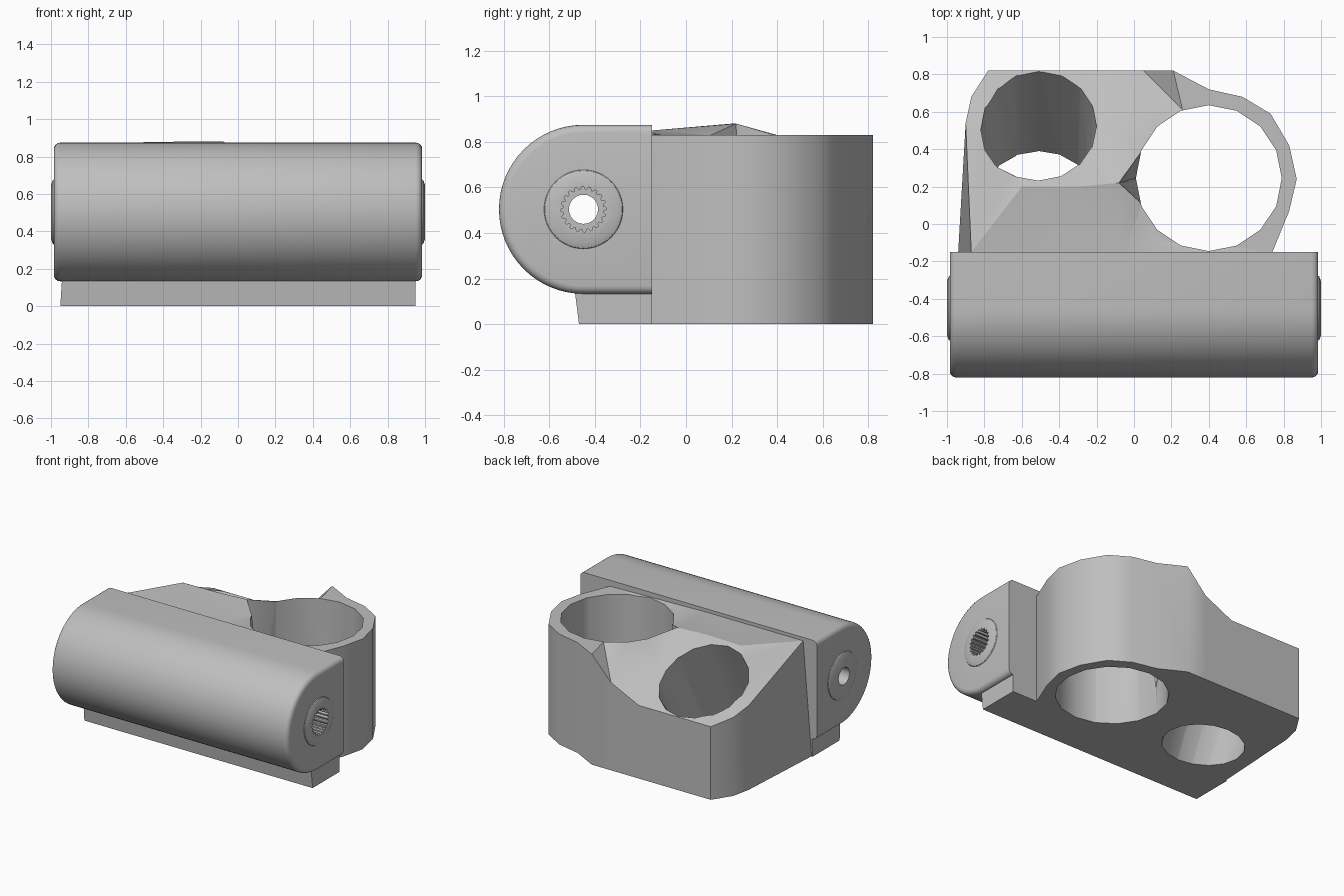
import bpy, bmesh, math
from mathutils import Vector
from mathutils.geometry import delaunay_2d_cdt

cube = bpy.data.objects.get("Cube")
if cube:
    bpy.data.objects.remove(cube, do_unlink=True)

grey = bpy.data.materials.new("light_grey")
grey.use_nodes = True
grey.diffuse_color = (0.52, 0.52, 0.52, 1)
grey.node_tree.nodes["Principled BSDF"].inputs["Base Color"].default_value = grey.diffuse_color


def finish(bm, name):
    bmesh.ops.recalc_face_normals(bm, faces=bm.faces)
    mesh = bpy.data.meshes.new(name)
    bm.to_mesh(mesh)
    bm.free()
    mesh.materials.append(grey)
    obj = bpy.data.objects.new(name, mesh)
    bpy.context.collection.objects.link(obj)
    return obj


def loft(name, *rings):
    """Closed solid through rings with equal point counts."""
    bm = bmesh.new()
    loops = [[bm.verts.new(p) for p in ring] for ring in rings]
    n = len(loops[0])
    for a, b in zip(loops, loops[1:]):
        for i in range(n):
            j = (i + 1) % n
            bm.faces.new((a[i], a[j], b[j], b[i]))
    bm.faces.new(loops[0])
    bm.faces.new(loops[-1])
    return finish(bm, name)


def select(obj):
    bpy.ops.object.select_all(action='DESELECT')
    obj.select_set(True)
    bpy.context.view_layer.objects.active = obj


def cut(obj, cutters):
    select(obj)
    for c in cutters:
        c.hide_render = True
        mod = obj.modifiers.new("cut", 'BOOLEAN')
        mod.operation, mod.solver, mod.object = 'DIFFERENCE', 'EXACT', c
        bpy.ops.object.modifier_apply(modifier=mod.name)


def smooth(obj):
    select(obj)
    bpy.ops.object.shade_smooth_by_angle(angle=math.radians(30))


def circle(n, fn):
    return [fn(math.cos(2 * math.pi * i / n), math.sin(2 * math.pi * i / n)) for i in range(n)]


AXIS_Y, AXIS_Z, R, BACK = -0.45, 0.504, 0.371, -0.15


def axle_ring(x, r, n=48):
    return circle(n, lambda c, s: (x, AXIS_Y + r * c, AXIS_Z + r * s))


# Hinge barrel: D profile along x with rounded ends
def d_ring(x):
    arc = [math.pi * (0.5 + i / 32) for i in range(33)]
    pts = [(x, AXIS_Y + R * math.cos(a), AXIS_Z + R * math.sin(a)) for a in arc]
    return pts + [(x, BACK, AXIS_Z - R), (x, BACK, AXIS_Z + R)]


barrel = loft("hinge_barrel", d_ring(-0.985), d_ring(0.985))
bm = bmesh.new()
bm.from_mesh(barrel.data)
ends = [e for e in bm.edges
        if abs(e.verts[0].co.x - e.verts[1].co.x) < 0.01
        and min(v.co.y for v in e.verts) < BACK - 0.01]
bmesh.ops.bevel(bm, geom=ends, offset=0.035, segments=4, profile=0.5, affect='EDGES')
bm.to_mesh(barrel.data)
bm.free()

# Raised bosses on both ends
bosses = [loft(f"{side}_boss", axle_ring(0.975 * s, 0.18), axle_ring(0.99 * s, 0.17),
               axle_ring(s, 0.145))
          for side, s in (("left", 1), ("right", -1))]

# Axle bore and splined socket on the left end
bore = loft("bore_cutter", axle_ring(-1.2, 0.064, 24), axle_ring(1.2, 0.064, 24))


def spline_ring(x):
    teeth, out = 20, []
    for i in range(teeth * 4):
        a = 2 * math.pi * i / (teeth * 4)
        r = 0.1 if i % 4 < 2 else 0.087
        out.append((x, AXIS_Y + r * math.cos(a), AXIS_Z + r * math.sin(a)))
    return out


socket = loft("socket_cutter", spline_ring(0.5), spline_ring(1.2))
for part in [barrel] + bosses:
    cut(part, [bore, socket])
    smooth(part)

# Foot strip under the barrel
foot = loft("foot_strip",
            [(-0.95, -0.47, 0), (0.95, -0.47, 0), (0.95, BACK, 0), (-0.95, BACK, 0)],
            [(-0.94, -0.49, 0.16), (0.95, -0.49, 0.16), (0.95, BACK, 0.16), (-0.94, BACK, 0.16)])

# Holder body: outline and inner points of the uneven top, dropped to the floor
outline = [(-0.87, BACK, .85), (-0.05, BACK, .85), (0.74, BACK, .83), (0.83, 0.07, .83),
           (0.87, 0.24, .83), (0.83, 0.42, .83), (0.73, 0.59, .83), (0.58, 0.68, .83),
           (0.40, 0.72, .83), (0.21, 0.82, .83), (0.05, 0.82, .66), (-0.18, 0.82, .55),
           (-0.78, 0.82, .55), (-0.87, 0.68, .59), (-0.90, 0.54, .635)]
inner = [(-0.6, 0.2, .875), (-0.3, 0.2, .88), (-0.08, 0.22, .88), (0.04, 0.1, .83),
         (0.04, 0.4, .83), (0.13, 0.53, .83), (0.26, 0.61, .83), (0.15, -0.1, .83),
         (-0.17, 0.55, .69)]
pts = outline + inner
n = len(outline)
flat, _, tris, *_ = delaunay_2d_cdt([Vector(p[:2]) for p in pts],
                                    [(i, (i + 1) % n) for i in range(n)], [], 1, 1e-5)
bm = bmesh.new()
verts = [bm.verts.new((p.x, p.y, min(pts, key=lambda q: (q[0] - p.x) ** 2 + (q[1] - p.y) ** 2)[2]))
         for p in flat]
top = [bm.faces.new([verts[i] for i in t]) for t in tris]
base = bmesh.ops.extrude_face_region(bm, geom=top, use_keep_orig=True)
for v in base["geom"]:
    if isinstance(v, bmesh.types.BMVert):
        v.co.z = 0
        if v.co.x < -0.8 and v.co.y < 0:
            v.co.x = -0.94
body = finish(bm, "holder_body")

# Large upright hole
large = loft("large_hole_cutter",
             *[circle(16, lambda c, s: (0.4 + 0.39 * c, 0.245 + 0.39 * s, z)) for z in (-0.2, 1.2)])


# Small leaning hole, from floor ring to sloped rim
def lean_ring(t):
    def point(c, s):
        low = Vector((-0.51 + 0.3 * c, 0.125 + 0.265 * s, 0))
        high = Vector((-0.51 + 0.31 * c, 0.525 + 0.288 * s, 0.71 - 0.16 * s))
        return low.lerp(high, t)
    return circle(16, point)


small = loft("small_hole_cutter", lean_ring(-0.1), lean_ring(1.2))

# Narrow notch running down the wall of the large hole
notch = loft("notch_cutter",
             [(-0.08, 0.22, 1), (0.05, 0.1, 1), (0.05, 0.4, 1)],
             [(-0.08, 0.22, .87), (0.05, 0.1, .82), (0.05, 0.4, .82)],
             [(0.008, 0.245, .2), (0.03, 0.235, .2), (0.03, 0.255, .2)])
cut(body, [large, small, notch])
smooth(body)

for cutter in (bore, socket, large, small, notch):
    bpy.data.objects.remove(cutter, do_unlink=True)
